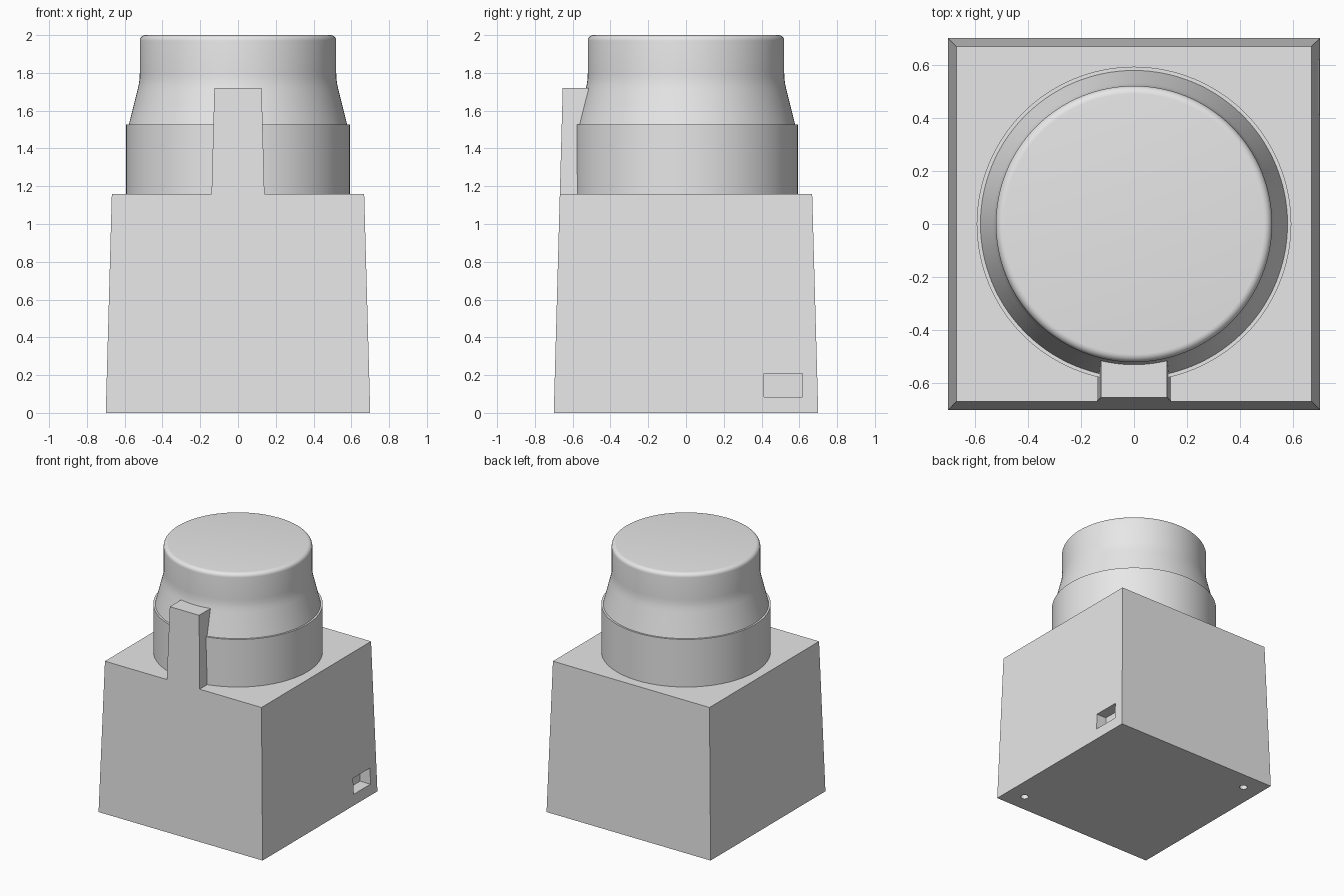
import bpy, bmesh, math
from mathutils import Matrix, Vector

cube = bpy.data.objects.get("Cube")
if cube:
    bpy.data.objects.remove(cube, do_unlink=True)

grey = bpy.data.materials.new("light_grey")
grey.use_nodes = True
colour = (0.8, 0.8, 0.8, 1.0)
grey.diffuse_color = colour
grey.node_tree.nodes["Principled BSDF"].inputs["Base Color"].default_value = colour

BASE, SHOULDER, TOWER = 0.70, 1.16, 1.72
DRAFT = 0.0276  # inward lean of the walls per unit of height


def finish(name, bm):
    """Turn a bmesh into a grey object."""
    bmesh.ops.recalc_face_normals(bm, faces=bm.faces)
    mesh = bpy.data.meshes.new(name)
    bm.to_mesh(mesh)
    bm.free()
    mesh.materials.append(grey)
    obj = bpy.data.objects.new(name, mesh)
    bpy.context.collection.objects.link(obj)
    return obj


def activate(obj):
    bpy.ops.object.select_all(action='DESELECT')
    obj.select_set(True)
    bpy.context.view_layer.objects.active = obj


def lathe(name, profile, steps=128):
    """Spin an (r, z) profile about the z axis."""
    bm = bmesh.new()
    verts = [bm.verts.new((r, 0, z)) for r, z in profile]
    edges = [bm.edges.new(pair) for pair in zip(verts, verts[1:])]
    bmesh.ops.spin(bm, geom=verts + edges, axis=(0, 0, 1), cent=(0, 0, 0),
                   angle=math.tau, steps=steps, use_duplicate=False)
    bmesh.ops.remove_doubles(bm, verts=bm.verts, dist=1e-4)
    obj = finish(name, bm)
    activate(obj)
    bpy.ops.object.shade_smooth_by_angle(angle=math.radians(30))
    return obj


def cut(target, cutter):
    """Subtract a cutter and discard it."""
    cutter.hide_render = True
    mod = target.modifiers.new("cut", 'BOOLEAN')
    mod.operation, mod.solver, mod.object = 'DIFFERENCE', 'EXACT', cutter
    activate(target)
    bpy.ops.object.modifier_apply(modifier=mod.name)
    bpy.data.objects.remove(cutter, do_unlink=True)


# Housing: tapered box whose front wall rises into a narrow tower
bm = bmesh.new()


def wall(z):
    return BASE - DRAFT * z


def pair(half, y, z):
    """Left and right vertices at one height."""
    return [bm.verts.new((s * half, y, z)) for s in (-1, 1)]


f0, b0 = (pair(BASE, s * BASE, 0) for s in (-1, 1))
f1, b1 = (pair(wall(SHOULDER), s * wall(SHOULDER), SHOULDER) for s in (-1, 1))
tower_low = pair(0.14, -wall(SHOULDER), SHOULDER)
tower_top = pair(0.125, -wall(TOWER), TOWER)
inner_low = pair(0.14, -0.48, SHOULDER)
inner_top = pair(0.125, -0.48, TOWER)
bm.faces.new((f0[0], f0[1], f1[1], tower_low[1], tower_top[1],
              tower_top[0], tower_low[0], f1[0]))
bm.faces.new((f1[0], tower_low[0], inner_low[0], inner_low[1],
              tower_low[1], f1[1], b1[1], b1[0]))
bm.faces.new((b0[0], b0[1], b1[1], b1[0]))
bm.faces.new((f0[0], f0[1], b0[1], b0[0]))
bm.faces.new((tower_top[0], tower_top[1], inner_top[1], inner_top[0]))
bm.faces.new((inner_low[0], inner_low[1], inner_top[1], inner_top[0]))
for s in (0, 1):
    bm.faces.new((f0[s], b0[s], b1[s], f1[s]))
    bm.faces.new((tower_low[s], inner_low[s], inner_top[s], tower_top[s]))
housing = finish("housing", bm)

# Cable socket low on the left wall
bm = bmesh.new()
bmesh.ops.create_cube(bm, size=1, matrix=Matrix.LocRotScale(
    Vector((0.71, 0.515, 0.147)), None, Vector((0.2, 0.206, 0.124))))
cut(housing, finish("socket_cutter", bm))

# Two screw holes in opposite corners of the underside
for side in (-1, 1):
    bm = bmesh.new()
    bmesh.ops.create_cone(bm, cap_ends=True, segments=32, radius1=0.028,
                          radius2=0.028, depth=0.4,
                          matrix=Matrix.Translation((side * 0.56, -side * 0.56, 0)))
    cut(housing, finish("screw_hole_cutter", bm))

# Collar with a narrow flat lip
lathe("collar", [(0.592, SHOULDER), (0.592, 1.527), (0.57, 1.527)])

# Knob: flared skirt, straight grip, rounded rim and flat top
rim = [(0.49 + 0.03 * math.cos(a), 1.97 + 0.03 * math.sin(a))
       for a in (math.radians(15 * i) for i in range(7))]
skirt = [(0.578, 1.527), (0.532, 1.71), (0.525, 1.74), (0.521, 1.77), (0.52, 1.8)]
lathe("knob", skirt + rim + [(0, 2.0)])
